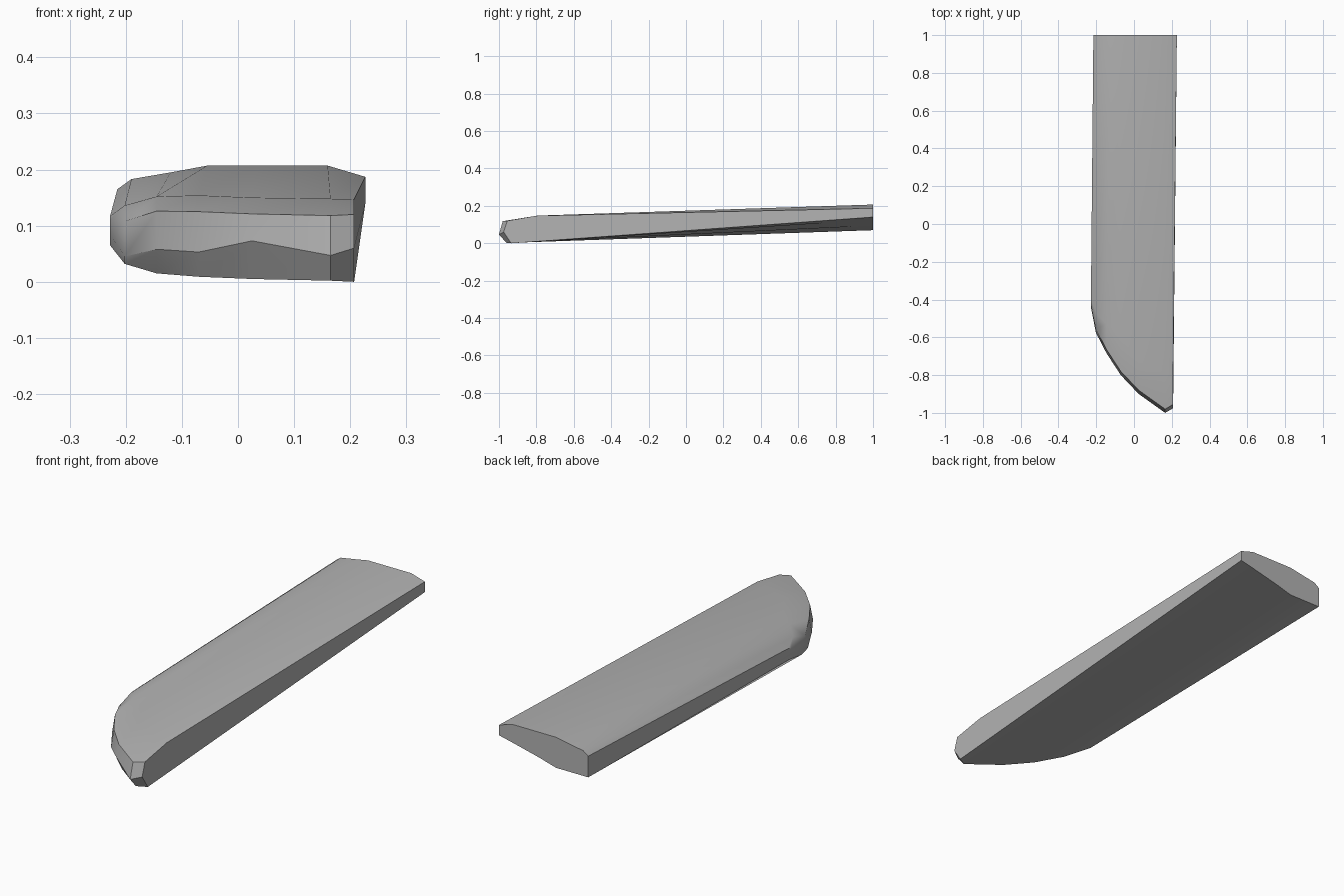
import bpy
import bmesh
import math

if "Cube" in bpy.data.objects:
    bpy.data.objects.remove(bpy.data.objects["Cube"], do_unlink=True)


def flat_material(name, colour):
    material = bpy.data.materials.new(name)
    material.use_nodes = True
    material.diffuse_color = colour
    material.node_tree.nodes["Principled BSDF"].inputs["Base Color"].default_value = colour
    return material


# Lengthwise strips from the straight edge to the rounded edge:
# back x, back top z, back bottom z | nose x, outline y |
# shoulder y, shoulder z | crown z, middle z, underside z
STRIPS = [
    (.227, .187, .14, .207, -.975, -.8, .147, .12, .06, 0),
    (.16, .207, .125, .165, -1, -.79, .148, .118, .047, .002),
    (.03, .207, .094, .025, -.9, -.73, .15, .121, .073, .005),
    (-.055, .207, .07, -.07, -.8, -.59, .154, .125, .053, .009),
    (-.12, .195, .07, -.145, -.685, -.53, .152, .126, .058, .015),
    (-.19, .183, .07, -.202, -.575, -.47, .136, .108, .045, .032),
    (-.215, .165, .07, -.228, -.44, -.4, .117, .11, .085, .065),
]
CROWN_INSET = .02
UNDERSIDE_INSET = .04


def strip_points(strip):
    """Points from the back top edge, round the nose, to the back bottom edge."""
    (back_x, back_top, back_bottom, nose_x, outline_y,
     shoulder_y, shoulder_z, crown_z, middle_z, under_z) = strip
    return [
        (back_x, 1, back_top),
        (nose_x, shoulder_y, shoulder_z),
        (nose_x, outline_y + CROWN_INSET, crown_z),
        (nose_x, outline_y, middle_z),
        (nose_x, outline_y + UNDERSIDE_INSET, under_z),
        (back_x, 1, back_bottom),
    ]


def build_blade():
    bm = bmesh.new()
    rows = [[bm.verts.new(point) for point in strip_points(strip)] for strip in STRIPS]

    # Top, nose and underside skin
    for near, far in zip(rows, rows[1:]):
        for i in range(len(near) - 1):
            bm.faces.new((near[i], near[i + 1], far[i + 1], far[i]))

    # Straight side, rounded side and flat back end
    bm.faces.new(rows[0])
    bm.faces.new(rows[-1])
    bm.faces.new([row[0] for row in rows] + [row[-1] for row in reversed(rows)])

    bmesh.ops.recalc_face_normals(bm, faces=bm.faces)
    mesh = bpy.data.meshes.new("blade")
    bm.to_mesh(mesh)
    bm.free()
    blade = bpy.data.objects.new("blade", mesh)
    bpy.context.collection.objects.link(blade)
    return blade


# Blade body
blade = build_blade()
blade.data.materials.append(flat_material("plain grey", (.45, .45, .45, 1)))
bpy.ops.object.select_all(action="DESELECT")
blade.select_set(True)
bpy.context.view_layer.objects.active = blade
bpy.ops.object.shade_smooth_by_angle(angle=math.radians(30))
